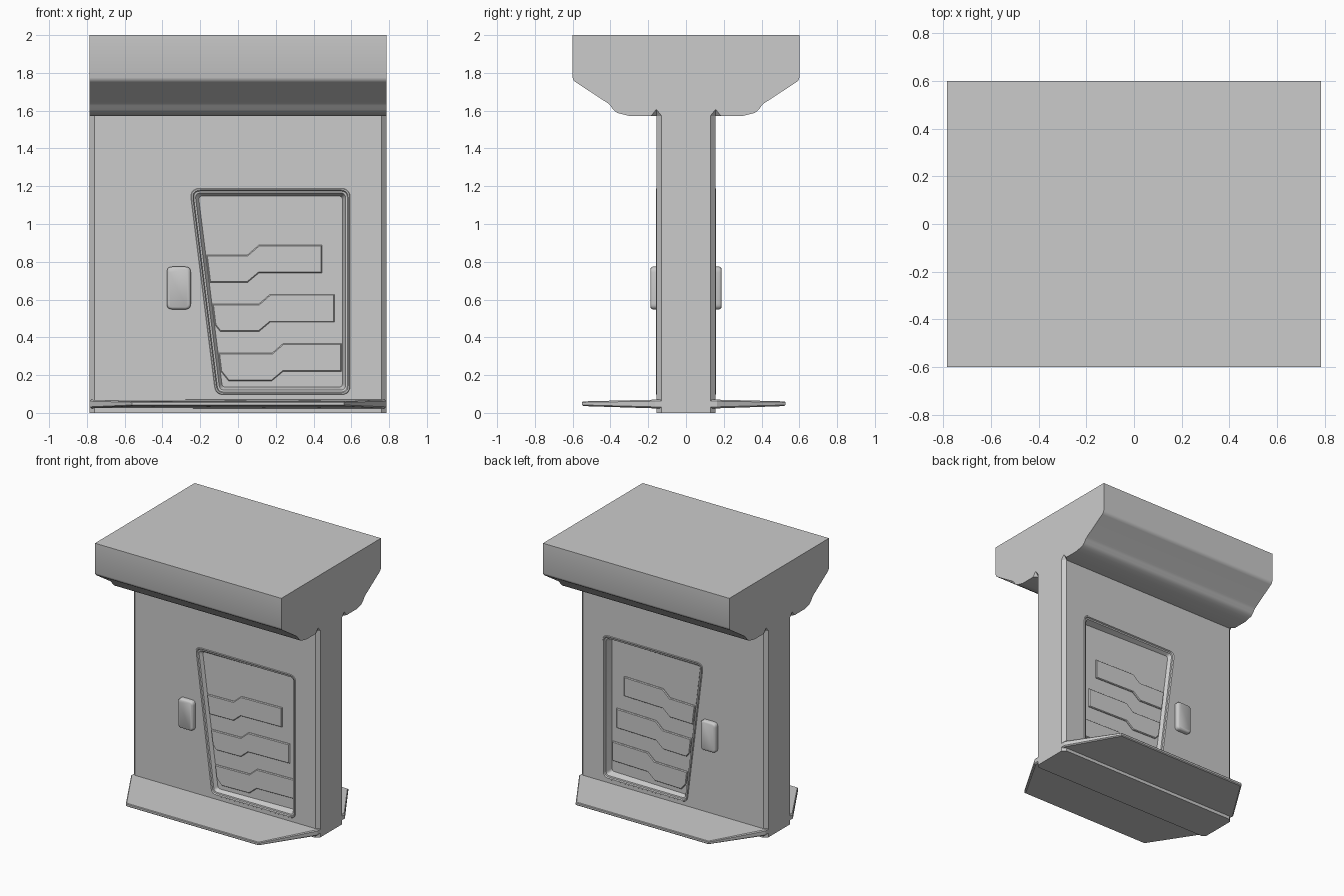
import bpy, bmesh, math
from mathutils import Vector

if "Cube" in bpy.data.objects:
    bpy.data.objects.remove(bpy.data.objects["Cube"])


def finish(name, bm, mirror=False, angle=35):
    bmesh.ops.recalc_face_normals(bm, faces=bm.faces)
    me = bpy.data.meshes.new(name)
    bm.to_mesh(me)
    bm.free()
    ob = bpy.data.objects.new(name, me)
    bpy.context.collection.objects.link(ob)
    smooth(ob, angle)
    if mirror:
        m = ob.modifiers.new("mirror", 'MIRROR')
        m.use_axis = (False, True, False)
        m.use_mirror_merge = False
    return ob


def activate(ob):
    bpy.ops.object.select_all(action='DESELECT')
    ob.select_set(True)
    bpy.context.view_layer.objects.active = ob


def smooth(ob, angle):
    activate(ob)
    bpy.ops.object.shade_smooth_by_angle(angle=math.radians(angle))


def loft(loops, caps=(True, True)):
    """Skin between equal-length closed loops of 3D points."""
    bm = bmesh.new()
    rings = [[bm.verts.new(p) for p in lp] for lp in loops]
    for a, b in zip(rings, rings[1:]):
        for i in range(len(a)):
            j = (i + 1) % len(a)
            bm.faces.new((a[i], a[j], b[j], b[i]))
    if caps[0]:
        bm.faces.new(rings[0])
    if caps[1]:
        bm.faces.new(rings[-1])
    return bm


def inset(pts, d):
    """Offset a counter-clockwise outline inwards."""
    out, n = [], len(pts)
    for i in range(n):
        p, q, r = (Vector(pts[k % n]) for k in (i - 1, i, i + 1))
        a, b = (q - p).normalized(), (r - q).normalized()
        n1, n2 = Vector((-a.y, a.x)), Vector((-b.y, b.x))
        out.append(q + (n1 + n2) * d / (1 + n1.dot(n2)))
    return out


def rounded(pts, rad, seg=5):
    out, n = [], len(pts)
    for i in range(n):
        p, q, r = (Vector(pts[k % n]) for k in (i - 1, i, i + 1))
        a, b = (p - q).normalized(), (r - q).normalized()
        t = rad / math.tan(a.angle(b) / 2)
        s, e = q + a * t, q + b * t
        for k in range(seg + 1):
            u = k / seg
            out.append(s * (1 - u) ** 2 + q * 2 * u * (1 - u) + e * u * u)
    return out


def cut(ob, cutter):
    cutter.hide_render = True
    m = ob.modifiers.new("cut", 'BOOLEAN')
    m.operation, m.solver, m.object = 'DIFFERENCE', 'EXACT', cutter
    activate(ob)
    bpy.ops.object.modifier_apply(modifier=m.name)
    bpy.data.objects.remove(cutter)


FACE = 0.155
frame = [(-0.12, 0.095), (0.595, 0.095), (0.595, 1.19), (-0.257, 1.19)]


def floor_y(x):
    """Recess floor is deeper towards +x."""
    return -FACE + 0.028 + (x + 0.25) * 0.035


# head block with rounded lower corners
half = [(0.6, 2), (0.6, 1.775), (0.595, 1.76), (0.583, 1.75), (0.415, 1.64),
        (0.4, 1.626), (0.385, 1.605), (0.365, 1.588), (0.3, 1.572)]
prof = half + [(-y, z) for y, z in reversed(half)]
head = finish("head", loft([[(x, y, z) for y, z in prof] for x in (-0.785, 0.785)]))

# small notches in the head above the post's corner chamfers
for sx in (-1, 1):
    for sy in (-1, 1):
        bm = bmesh.new()
        bmesh.ops.create_cone(bm, cap_ends=True, segments=4, radius1=0.036,
                              radius2=0, depth=0.045)
        bmesh.ops.translate(bm, verts=bm.verts, vec=(sx * 0.785, sy * 0.157, 1.5845))
        cut(head, finish("notch_cutter", bm))
smooth(head, 35)

# post with chamfered corners
q = [(0.785, 0.13), (0.76, FACE), (-0.76, FACE), (-0.785, 0.13)]
plan = q + [(-x, -y) for x, y in q]
post = finish("post", loft([[(x, y, z) for x, y in plan] for z in (0, 1.573)]))
hole = rounded(inset(frame, 0.006), 0.045)
for s in (-1, 1):
    cut(post, finish("recess_cutter", loft(
        [[(p.x, s * y, p.y) for p in hole] for y in (0.2, 0.07)])))
smooth(post, 20)

# recessed panel with its moulded frame
loops = []
for d, y, r in [(0, 0.153, .05), (0.004, 0.159, .046), (0.011, 0.159, .04),
                (0.016, 0.150, .035), (0.026, 0.148, .027), (0.042, None, .02)]:
    loops.append([(p.x, floor_y(p.x) if y is None else -y, p.y)
                  for p in rounded(inset(frame, d), r)])
panel = finish("recessed_panel", loft(loops, (False, True)), True)


# raised stepped slats
def left_edge(z):
    return -0.12 - 0.1255 * (z - 0.095) + 0.045


def slat(name, step, right, z, clip):
    low = [(left_edge(z + clip) + clip * 0.8, z)]
    outline = low + [(step, z), (step + 0.06, z + 0.05), (right, z + 0.05),
                     (right, z + 0.198), (step + 0.06, z + 0.198),
                     (step, z + 0.146), (left_edge(z + 0.146), z + 0.146)]
    if clip:
        outline.append((left_edge(z + clip), z + clip))
    loops = []
    for d, h in ((0, -0.004), (0, 0.005), (0.005, 0.011)):
        loops.append([(p.x, floor_y(p.x) - h, p.y) for p in inset(outline, d)])
    finish(name, loft(loops), True, 20)


slat("slat_upper", 0.05, 0.445, 0.69, 0)
slat("slat_middle", 0.11, 0.51, 0.43, 0.035)
slat("slat_lower", 0.18, 0.547, 0.17, 0.05)

# handle pads
pad = [(-0.377, 0.548), (-0.25, 0.548), (-0.25, 0.774), (-0.377, 0.774)]
loops = [[(p.x, -y, p.y) for p in rounded(inset(pad, d), 0.03 - d)]
         for d, y in ((0, 0.15), (0, 0.177), (0.004, 0.184), (0.012, 0.189))]
finish("handle_pad", loft(loops), True, 40)


# tapered foot plates
def foot(name, s, reach):
    side = [(0.785, 0.12, 0.785), (0.785, 0.165, 0.785), (0.56, reach, 0.56)]
    outline = [(x, s * y) for x, y, _ in side]
    outline += [(-x, y) for x, y in reversed(outline)]

    def layer(inner, outer, shrink):
        pts = []
        for x, y in outline:
            t = max(0, (abs(y) - 0.165) / (reach - 0.165))
            k = 1 - shrink
            pts.append((x * k, y * (k if t else 1), inner + (outer - inner) * t))
        return pts
    finish(name, loft([layer(0.024, 0.036, 0.012), layer(0.032, 0.042, 0),
                       layer(0.062, 0.056, 0), layer(0.07, 0.061, 0.008)]), False, 15)


foot("front_foot", -1, 0.55)
foot("back_foot", 1, 0.527)
